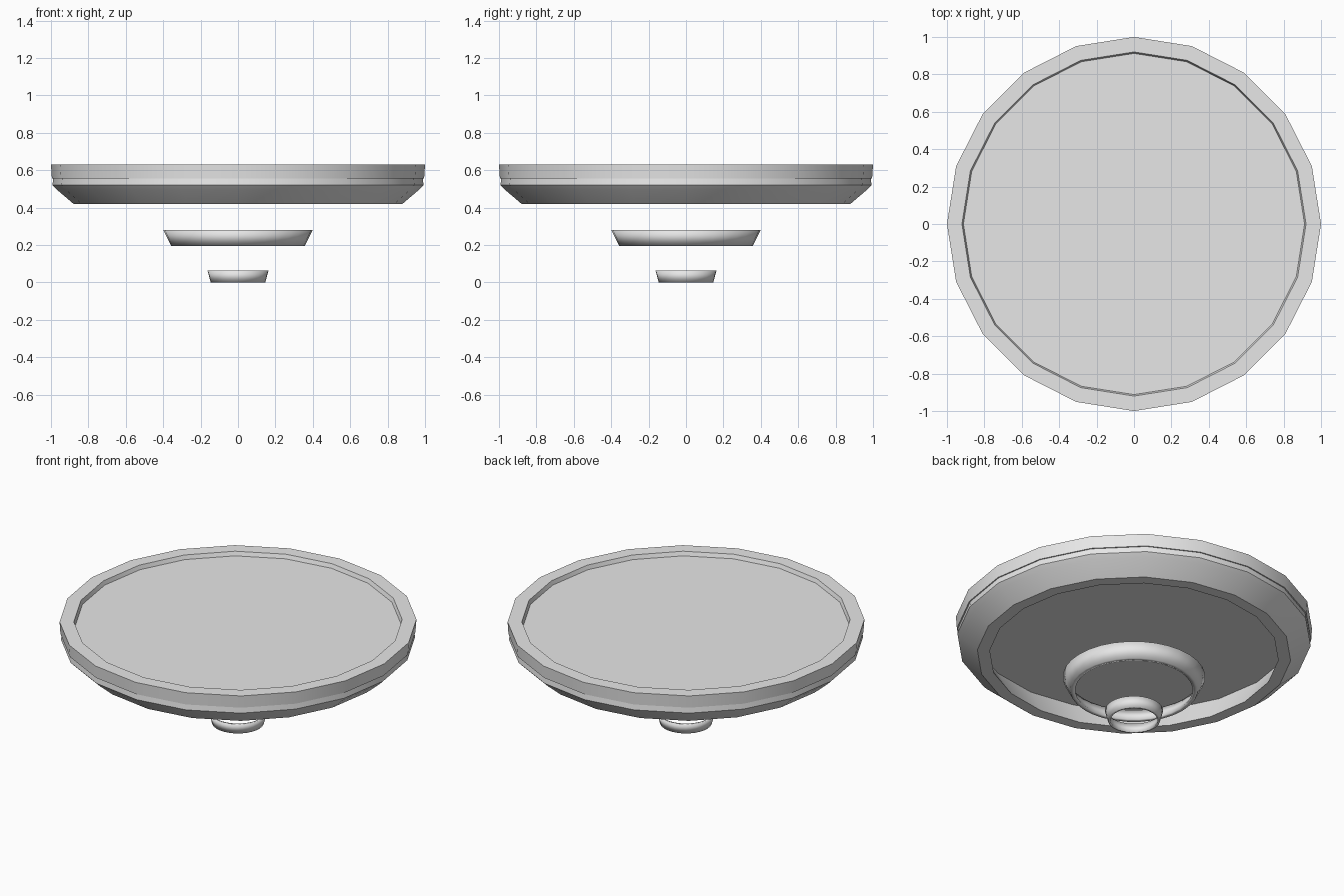
import bpy
import bmesh
from math import sin, cos, pi, radians

if "Cube" in bpy.data.objects:
    bpy.data.objects.remove(bpy.data.objects["Cube"], do_unlink=True)

GREY = (0.8, 0.8, 0.8, 1.0)
grey = bpy.data.materials.new("light_grey")
grey.use_nodes = True
grey.diffuse_color = GREY
grey.node_tree.nodes["Principled BSDF"].inputs["Base Color"].default_value = GREY


def lathe(name, profile, sides, closed, sharp_angle=None):
    """Spin (radius, height) points about z; open profiles get flat end caps."""
    bm = bmesh.new()
    rings = [[bm.verts.new((r * cos(2 * pi * i / sides), r * sin(2 * pi * i / sides), z))
              for i in range(sides)] for r, z in profile]
    pairs = list(zip(rings, rings[1:]))
    if closed:
        pairs.append((rings[-1], rings[0]))
    else:
        bm.faces.new(rings[0])
        bm.faces.new(rings[-1])
    for a, b in pairs:
        for i in range(sides):
            j = (i + 1) % sides
            bm.faces.new((a[i], a[j], b[j], b[i]))
    bmesh.ops.recalc_face_normals(bm, faces=bm.faces)
    mesh = bpy.data.meshes.new(name)
    bm.to_mesh(mesh)
    bm.free()
    mesh.materials.append(grey)
    obj = bpy.data.objects.new(name, mesh)
    bpy.context.collection.objects.link(obj)
    bpy.ops.object.select_all(action="DESELECT")
    obj.select_set(True)
    bpy.context.view_layer.objects.active = obj
    if sharp_angle is None:
        bpy.ops.object.shade_smooth()
    else:
        bpy.ops.object.shade_smooth_by_angle(angle=radians(sharp_angle))
    return obj


# Platform: hollow underside, bevelled lower edge, banded side, recessed top
lathe("platform", [
    (0.90, 0.58), (0.81, 0.42),                  # underside recess
    (0.88, 0.42), (0.97, 0.497), (0.992, 0.52),  # bevel
    (0.988, 0.555), (0.995, 0.555), (1.0, 0.63),   # side bands
    (0.92, 0.63), (0.912, 0.605),                # rim and recessed panel
], 20, closed=False, sharp_angle=30)


# Floating tapered rings under the platform
def hover_ring(name, bottom, top, r_bottom, r_top, wall):
    lathe(name, [(r_bottom, bottom), (r_top, top),
                 (r_top - wall, top), (r_bottom - wall, bottom)], 32, closed=True)


hover_ring("upper_hover_ring", 0.195, 0.28, 0.357, 0.40, 0.028)
hover_ring("lower_hover_ring", 0.0, 0.063, 0.146, 0.163, 0.014)
